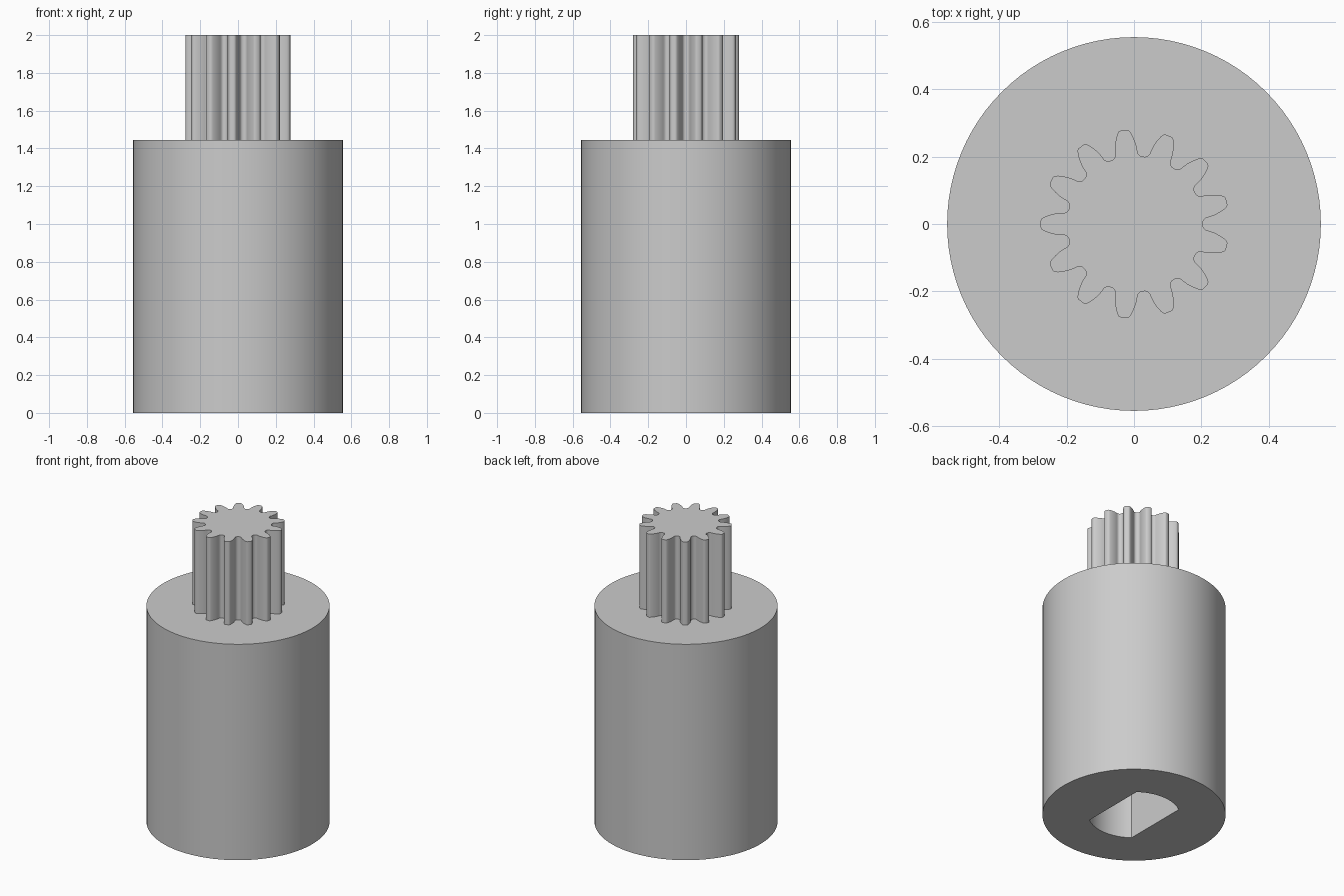
import bpy
import bmesh
from math import sin, cos, asin, pi, radians

cube = bpy.data.objects.get("Cube")
if cube:
    bpy.data.objects.remove(cube, do_unlink=True)

BODY_R, BODY_H, TOTAL_H = 0.555, 1.444, 2.0
BORE_R, FLAT_X, BORE_DEPTH = 0.2775, 0.1665, 0.67
TEETH, PINION_X = 13, 0.003

grey = bpy.data.materials.new("plain_grey")
grey.use_nodes = True
colour = (0.6, 0.6, 0.6, 1)
grey.diffuse_color = colour
grey.node_tree.nodes["Principled BSDF"].inputs["Base Color"].default_value = colour


def extrude_outline(name, points, z0, z1):
    """Closed prism from a counter-clockwise outline."""
    bm = bmesh.new()
    base = bm.faces.new([bm.verts.new((x, y, z0)) for x, y in points])
    top = bmesh.ops.extrude_face_region(bm, geom=[base], use_keep_orig=True)
    moved = [v for v in top["geom"] if isinstance(v, bmesh.types.BMVert)]
    bmesh.ops.translate(bm, verts=moved, vec=(0, 0, z1 - z0))
    bmesh.ops.recalc_face_normals(bm, faces=bm.faces[:])
    mesh = bpy.data.meshes.new(name)
    bm.to_mesh(mesh)
    bm.free()
    mesh.materials.append(grey)
    obj = bpy.data.objects.new(name, mesh)
    bpy.context.collection.objects.link(obj)
    return obj


def smooth(obj, angle):
    bpy.ops.object.select_all(action="DESELECT")
    obj.select_set(True)
    bpy.context.view_layer.objects.active = obj
    bpy.ops.object.shade_smooth_by_angle(angle=radians(angle))


def arc(radius, start, end, steps):
    angles = [start + (end - start) * i / steps for i in range(steps + 1)]
    return [(radius * cos(a), radius * sin(a)) for a in angles]


# Cylindrical body
body = extrude_outline("body", arc(BODY_R, 0, 2 * pi, 96)[:-1], 0, BODY_H)

# Blind shaft socket with two flats, cut from below
half = asin(FLAT_X / BORE_R)
outline = arc(BORE_R, pi / 2 - half, pi / 2 + half, 24)
outline += [(-x, -y) for x, y in outline]
cutter = extrude_outline("socket_cutter", outline, -0.1, BORE_DEPTH)
cutter.hide_render = True
cut = body.modifiers.new("socket", "BOOLEAN")
cut.operation, cut.solver, cut.object = "DIFFERENCE", "EXACT", cutter
bpy.context.view_layer.objects.active = body
bpy.ops.object.modifier_apply(modifier=cut.name)
bpy.data.objects.remove(cutter, do_unlink=True)
smooth(body, 30)

# Pinion: half a tooth as (radius, degrees from the tooth centre), mirrored and repeated
flank = [(0.2805, 2.0), (0.278, 3.2), (0.27, 4.4), (0.255, 6.0), (0.238, 7.5),
         (0.222, 8.5), (0.211, 9.0), (0.205, 10.3), (0.2015, 12.2)]
tooth = [(r, -a) for r, a in reversed(flank)] + flank
gear = []
for i in range(TEETH):
    centre = pi + 2 * pi * i / TEETH
    for r, a in tooth:
        angle = centre + radians(a)
        gear.append((PINION_X + r * cos(angle), r * sin(angle)))
pinion = extrude_outline("pinion_gear", gear, BODY_H - 0.02, TOTAL_H)
smooth(pinion, 40)
